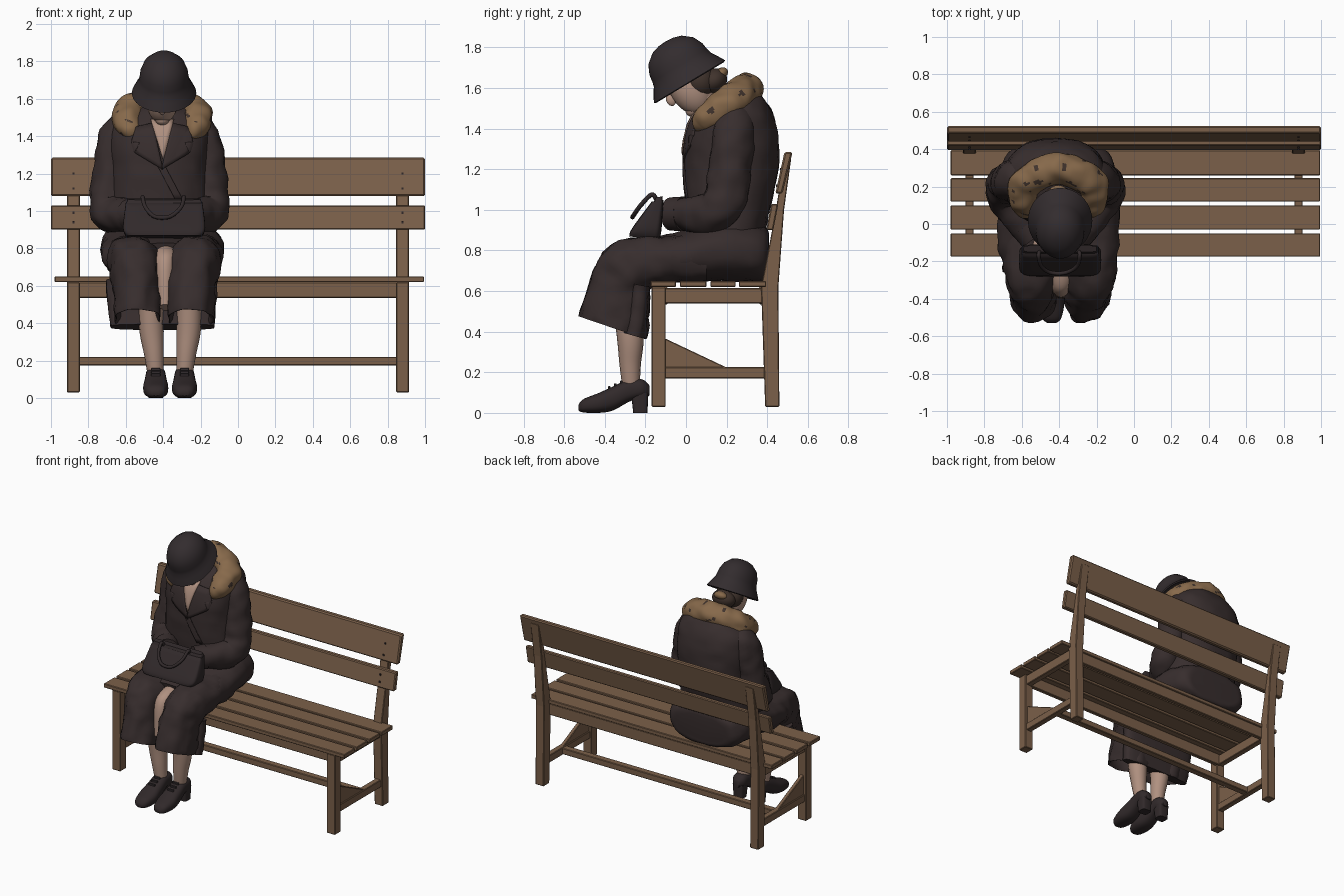
import bpy, bmesh, math
from mathutils import Vector, noise
from mathutils.bvhtree import BVHTree

if "Cube" in bpy.data.objects:
    bpy.data.objects.remove(bpy.data.objects["Cube"])

CX = -0.405  # middle of the seated figure


def material(name, rgb):
    m = bpy.data.materials.new(name)
    m.diffuse_color = (*[(c / 255) ** 2.2 for c in rgb], 1)
    m.use_nodes = True
    m.node_tree.nodes["Principled BSDF"].inputs["Base Color"].default_value = m.diffuse_color
    return m


WOOD = material("brown wood", (122, 96, 75))
COAT = material("dark coat", (58, 49, 49))
HAT = material("charcoal felt", (54, 48, 50))
LEATHER = material("black leather", (52, 45, 46))
SKIN = material("skin", (174, 143, 127))
FUR = material("tan fur", (134, 105, 76))
HAIR = material("dark hair", (66, 54, 48))


def finish(name, bm, mat, smooth=True, angle=50):
    bmesh.ops.recalc_face_normals(bm, faces=bm.faces)
    me = bpy.data.meshes.new(name)
    bm.to_mesh(me)
    bm.free()
    ob = bpy.data.objects.new(name, me)
    bpy.context.collection.objects.link(ob)
    me.materials.append(mat)
    if smooth:
        bpy.ops.object.select_all(action='DESELECT')
        ob.select_set(True)
        bpy.context.view_layer.objects.active = ob
        bpy.ops.object.shade_smooth_by_angle(angle=math.radians(angle))
    return ob


def spline(rows, steps):
    """Catmull-Rom through rows of numbers."""
    out = []
    for i in range(len(rows) - 1):
        p0, p1, p2, p3 = (rows[max(0, min(len(rows) - 1, i + k))] for k in (-1, 0, 1, 2))
        for s in range(steps):
            t = s / steps
            out.append([0.5 * (2 * b + (c - a) * t + (2 * a - 5 * b + 4 * c - d) * t * t
                               + (3 * b - a - 3 * c + d) * t ** 3)
                        for a, b, c, d in zip(p0, p1, p2, p3)])
    return out + [list(rows[-1])]


def rings_to_mesh(name, rings, mat, n=24, power=2.0, wrinkle=0.0):
    """Skin rings given as (centre, axis u, axis v)."""
    bm = bmesh.new()
    loops = []
    for c, u, v in rings:
        loop = []
        for k in range(n):
            a = 2 * math.pi * k / n
            ca, sa = math.cos(a), math.sin(a)
            d = (u * math.copysign(abs(ca) ** (2 / power), ca)
                 + v * math.copysign(abs(sa) ** (2 / power), sa))
            p = c + d
            if wrinkle:
                p += d.normalized() * wrinkle * noise.noise(p * 14)
            loop.append(bm.verts.new(p))
        loops.append(loop)
    for a, b in zip(loops, loops[1:]):
        for k in range(n):
            bm.faces.new((a[k], a[(k + 1) % n], b[(k + 1) % n], b[k]))
    bm.faces.new(loops[0])
    bm.faces.new(loops[-1])
    return finish(name, bm, mat)


def side_loft(name, rows, mat, steps=5, **kw):
    """Rows: one edge (y, z), opposite edge (y, z), centre x, half width."""
    rings = []
    for y0, z0, y1, z1, cx, rx in spline(rows, steps):
        rings.append((Vector((cx, (y0 + y1) / 2, (z0 + z1) / 2)),
                      Vector((rx, 0, 0)), Vector((0, (y0 - y1) / 2, (z0 - z1) / 2))))
    return rings_to_mesh(name, rings, mat, **kw)


def tube(name, rows, mat, steps=6, n=16, **kw):
    """Rows: x, y, z, radius."""
    pts = spline(rows, steps)
    pos = [Vector(p[:3]) for p in pts]
    rings, u = [], None
    for i, p in enumerate(pos):
        t = (pos[min(i + 1, len(pos) - 1)] - pos[max(i - 1, 0)]).normalized()
        u = t.orthogonal().normalized() if u is None else (u - t * u.dot(t)).normalized()
        rings.append((p, u * pts[i][3], t.cross(u) * pts[i][3]))
    return rings_to_mesh(name, rings, mat, n=n, **kw)


def prism(name, profile, x0, x1, mat, bevel=0.004):
    """Extrude a (y, z) profile along x."""
    bm = bmesh.new()
    f = bm.faces.new([bm.verts.new((x0, y, z)) for y, z in profile])
    ext = bmesh.ops.extrude_face_region(bm, geom=[f])
    for v in ext["geom"]:
        if isinstance(v, bmesh.types.BMVert):
            v.co.x = x1
    ob = finish(name, bm, mat, smooth=False)
    if bevel:
        m = ob.modifiers.new("edges", 'BEVEL')
        m.width, m.segments = bevel, 1
    return ob


def box(name, x0, x1, y0, y1, z0, z1, mat=WOOD, bevel=0.004):
    return prism(name, [(y0, z0), (y1, z0), (y1, z1), (y0, z1)], x0, x1, mat, bevel)


def ball(name, centre, radii, mat, tilt=0):
    bm = bmesh.new()
    bmesh.ops.create_uvsphere(bm, u_segments=24, v_segments=16, radius=1)
    ob = finish(name, bm, mat)
    ob.location, ob.scale, ob.rotation_euler.x = centre, radii, tilt
    return ob


def chest_panel(name, pts, mat, lift):
    """Lay an (x, z) outline onto the front of the coat."""
    bm = bmesh.new()
    bm.faces.new([bm.verts.new((x, 0, z)) for x, z in pts])
    bmesh.ops.triangulate(bm, faces=bm.faces)
    bmesh.ops.subdivide_edges(bm, edges=bm.edges, cuts=5, use_grid_fill=True)
    for v in bm.verts:
        hit = CHEST.ray_cast(Vector((v.co.x, -1, v.co.z)), Vector((0, 1, 0)))[0]
        v.co.y = (hit.y if hit else .08) - lift
    ob = finish(name, bm, mat)
    m = ob.modifiers.new("thickness", 'SOLIDIFY')
    m.thickness, m.offset = .009, 0


# ---- Bench ----
for i, (y0, y1) in enumerate([(-.175, -.05), (-.03, .10), (.12, .245), (.26, .395)]):
    box(f"seat_plank_{i}", -.98, .995, y0, y1, .62, .65)
prism("top_back_slat", [(.44, 1.08), (.475, 1.08), (.525, 1.285), (.485, 1.285)], -1, 1, WOOD, .008)
prism("lower_back_slat", [(.395, .90), (.43, .90), (.455, 1.03), (.42, 1.03)], -1, 1, WOOD, .006)
for name, y in (("front_apron", -.12), ("back_apron", .36)):
    box(name, -.87, .87, y, y + .03, .535, .62)
box("long_stretcher", -.87, .87, .17, .22, .175, .22)
POST = [(.39, .03), (.46, .03), (.455, .62), (.483, 1.0), (.518, 1.25), (.485, 1.25),
        (.43, .93), (.37, .62)]
for side, s in (("left", -1), ("right", 1)):
    a, b = s * .88 - .034, s * .88 + .034
    box(side + "_front_leg", a, b, -.17, -.10, .03, .62)
    prism(side + "_back_leg", POST, a, b, WOOD)
    box(side + "_side_rail", a + .012, b - .012, -.12, .40, .54, .615)
    box(side + "_side_stretcher", a + .012, b - .012, -.12, .41, .17, .225)
    prism(side + "_brace", [(-.11, .37), (-.11, .20), (.25, .20)], a + .02, b - .02, WOOD)
    for j, (y, z) in enumerate([(.447, 1.12), (.467, 1.20), (.40, .94), (.41, .99)]):
        box(f"{side}_bolt_{j}", s * .88 - .006, s * .88 + .006, y - .004, y + .01,
            z - .006, z + .006, LEATHER, 0)

# ---- Coat ----
body = side_loft("coat_body", [
    (.02, .80, .375, .80, CX - .01, .29), (.0, 1.0, .41, .98, CX - .015, .27),
    (-.008, 1.2, .455, 1.2, CX - .015, .265), (.0, 1.34, .455, 1.36, CX - .015, .275),
    (.03, 1.44, .425, 1.48, CX - .01, .262), (.08, 1.51, .385, 1.55, CX, .20),
    (.12, 1.55, .33, 1.60, CX, .10)], COAT, n=48, power=2.4, wrinkle=.008)
CHEST = BVHTree.FromPolygons([v.co for v in body.data.vertices],
                             [p.vertices for p in body.data.polygons])
side_loft("coat_lap", [
    (.41, .84, .40, .70, CX, .18), (.385, .92, .375, .65, CX, .27),
    (.2, .95, .2, .65, CX, .325), (0, .90, 0, .65, CX, .325),
    (-.15, .86, -.14, .645, CX, .318), (-.25, .83, -.19, .60, CX, .29)],
    COAT, n=40, power=2.6, wrinkle=.012)
# Coat tail hanging behind the calves
side_loft("coat_tail", [(-.28, .64, -.175, .62, CX, .30), (-.29, .50, -.185, .48, CX, .288),
                        (-.31, .395, -.205, .365, CX + .005, .28)], COAT, power=3.5, wrinkle=.012)
for side, s in (("left", -1), ("right", 1)):
    x = CX + .01
    side_loft(side + "_skirt_half", [
        (.1, .88, .1, .65, x + s * .17, .14), (-.12, .87, -.10, .64, x + s * .172, .142),
        (-.30, .855, -.17, .62, x + s * .165, .138), (-.41, .79, -.185, .58, x + s * .158, .13),
        (-.47, .66, -.185, .49, x + s * .147, .122), (-.525, .485, -.20, .37, x + s * .142, .124),
        (-.50, .50, -.225, .40, x + s * .142, .108), (-.45, .60, -.22, .5, x + s * .142, .10)],
        COAT, n=32, power=2.2, wrinkle=.018)
    # Sleeve, cuff and hand
    c = CX - .015
    tube(side + "_sleeve", [
        (c + s * .16, .24, 1.46, .09), (c + s * .215, .235, 1.39, .11), (c + s * .247, .22, 1.25, .105),
        (c + s * .268, .20, 1.08, .105), (c + s * .262, .14, .99, .10),
        (c + s * .19, .03, .98, .088), (c + s * .12, -.06, .98, .075)], COAT, wrinkle=.014, n=24)
    tube(side + "_cuff", [(c + s * .16, -.01, .98, .086), (c + s * .11, -.075, .98, .082)], COAT)
    ball(side + "_hand", (c + s * .07, -.11, .975), (.05, .045, .03), SKIN)
    # Notched lapel
    chest_panel(side + "_lapel", [(CX + s * .05, 1.47), (CX + s * .14, 1.45), (CX + s * .165, 1.37),
                                  (CX + s * .12, 1.365), (CX + s * .145, 1.31),
                                  (CX + s * -.005, 1.22)], COAT, .006)
chest_panel("coat_front_edge", [(CX - .03, 1.25), (CX + .01, 1.25), (CX + .11, 1.06),
                                (CX + .07, 1.06)], COAT, .004)
chest_panel("neckline", [(CX - .062, 1.49), (CX + .062, 1.49), (CX + .005, 1.27)], SKIN, .011)
# Pale underskirt showing between the coat halves
side_loft("underskirt", [(-.12, .83, -.12, .66, CX + .02, .07), (-.30, .80, -.2, .64, CX + .02, .075),
                         (-.38, .72, -.25, .60, CX + .015, .06), (-.40, .50, -.26, .46, CX + .015, .045)], SKIN)

# ---- Fur collar with dark patches ----
half = [(.15, .07, 1.39, .028), (.165, .085, 1.425, .06), (.185, .14, 1.475, .08), (.165, .23, 1.535, .085)]
path = [(CX - x, y, z, r) for x, y, z, r in half] + [(CX, .295, 1.585, .085)]
path += [(CX + x, y, z, r) for x, y, z, r in reversed(half)]
collar = tube("fur_collar", path, FUR, steps=12, n=48, wrinkle=.012)
collar.data.materials.append(HAIR)
for f in collar.data.polygons:
    p = f.center
    f.material_index = int(noise.noise(Vector((p.x * 20, p.y * 20, p.z * 42))) > .46)

# ---- Head and hat, tipped forward ----
TILT = math.radians(31)
ball("head", (CX, .02, 1.60), (.088, .10, .14), SKIN, TILT)
ball("nose", (CX, -.075, 1.54), (.016, .022, .03), SKIN, TILT)
ball("chin", (CX, .035, 1.495), (.04, .04, .035), SKIN, TILT)
tube("neck", [(CX, .08, 1.57, .06), (CX, .10, 1.47, .058), (CX, .12, 1.36, .075)], SKIN)
ball("hair_back", (CX, .065, 1.635), (.098, .085, .09), HAIR, TILT)
ball("hair_bun", (CX, .135, 1.635), (.085, .07, .06), HAIR, TILT)
ball("hair_tuft", (CX, .17, 1.67), (.05, .04, .028), FUR, TILT)
bm = bmesh.new()
profile = [(0, .06), (.135, .04), (.195, -.015), (.205, -.01), (.182, .03), (.163, .06),
           (.157, .085), (.152, .12), (.13, .167), (.083, .205), (.04, .218), (0, .221)]
vs = [bm.verts.new((r, 0, z)) for r, z in profile]
es = [bm.edges.new(e) for e in zip(vs, vs[1:])]
bmesh.ops.spin(bm, geom=vs + es, cent=(0, 0, 0), axis=(0, 0, 1), angle=2 * math.pi, steps=36)
bmesh.ops.remove_doubles(bm, verts=bm.verts, dist=.0005)
hat = finish("cloche_hat", bm, HAT)
hat.location, hat.rotation_euler.x, hat.scale.x = (CX + .01, .012, 1.64), TILT, .84

# ---- Handbag ----
side_loft("handbag", [(-.28, .87, -.13, .85, CX + .01, .20), (-.265, .91, -.12, .91, CX + .01, .22),
                      (-.17, 1.04, -.11, 1.05, CX + .01, .205)], LEATHER, n=40, power=7)
side_loft("handbag_frame", [(-.165, 1.03, -.115, 1.04, CX + .01, .205),
                            (-.15, 1.06, -.115, 1.068, CX + .01, .195)], LEATHER, n=32, power=7)
tube("handbag_handle", [(CX + x, y, z, .011) for x, y, z in
     [(-.10, -.145, 1.05), (-.105, -.17, 1.075), (-.09, -.225, 1.02), (-.04, -.26, .97), (.04, -.26, .97),
      (.10, -.225, 1.02), (.115, -.17, 1.075), (.11, -.145, 1.05)]], LEATHER, n=8)

# ---- Legs and shoes ----
for side, s in (("left", -1), ("right", 1)):
    x = -.363 + s * .077
    tube(side + "_leg", [(x + s * .025, -.30, .58, .065), (x + s * .023, -.275, .38, .066),
                         (x + s * .01, -.275, .24, .053), (x, -.27, .12, .042)], SKIN)
    side_loft(side + "_shoe", [
        (-.53, .04, -.53, .012, x, .022), (-.505, .068, -.505, .002, x, .05),
        (-.43, .098, -.43, .0, x, .067), (-.36, .13, -.36, .012, x, .062),
        (-.28, .165, -.28, .055, x, .054), (-.215, .165, -.215, .075, x, .05),
        (-.18, .135, -.18, .085, x, .025)], LEATHER, power=2.5)
    side_loft(side + "_heel", [(-.26, 0, -.19, 0, x, .038), (-.27, .09, -.185, .10, x, .044)],
              LEATHER, power=4)
    for k in range(3):
        box(f"{side}_lace_{k}", x - .025, x + .025, -.385 + k * .03, -.373 + k * .03,
            .108 + k * .014, .132 + k * .014, HAT, .003)
